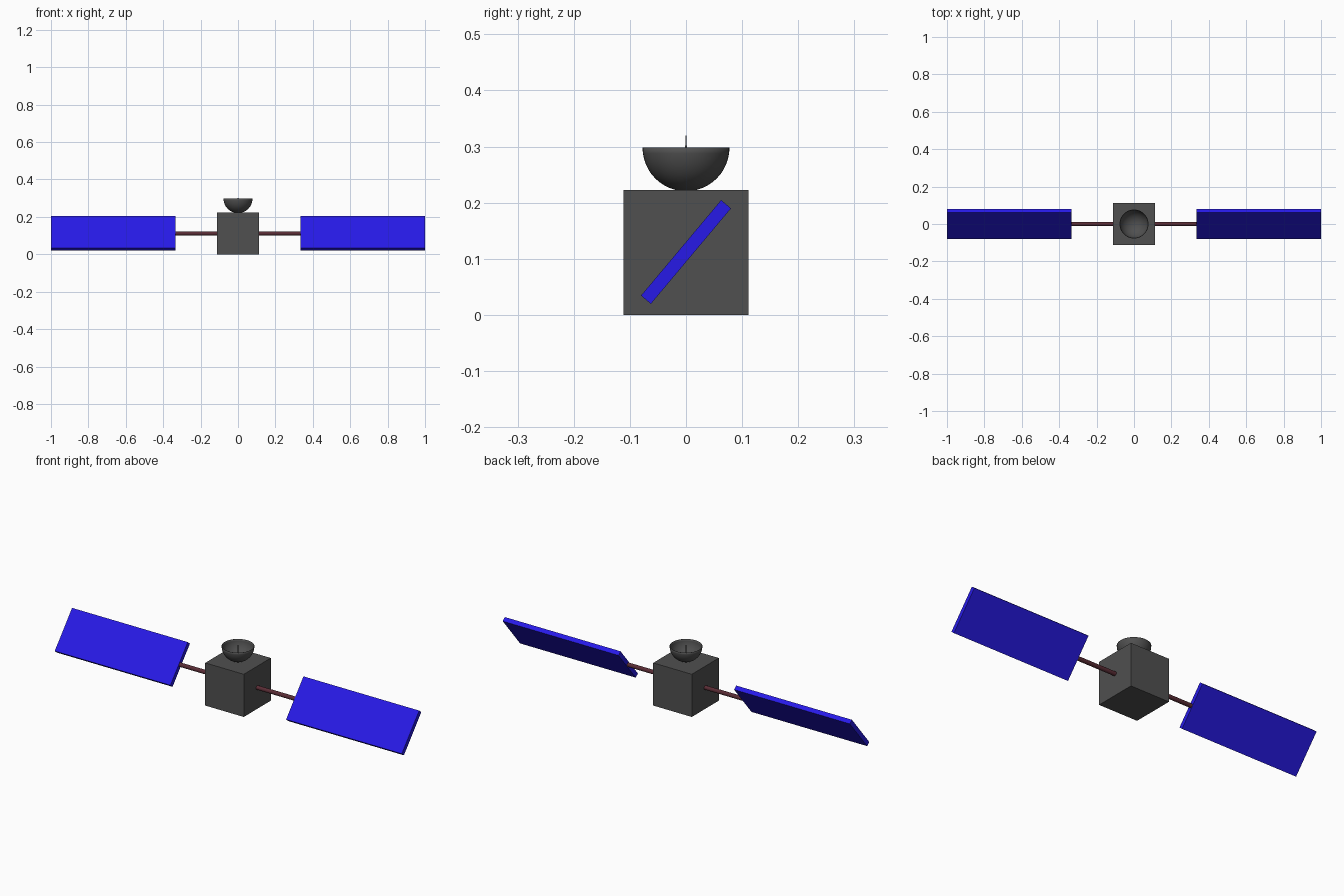
import bpy, bmesh
from math import radians, pi
from mathutils import Matrix

if "Cube" in bpy.data.objects:
    bpy.data.objects.remove(bpy.data.objects["Cube"])

U = 0.1111          # half the body width
MID = U             # height of the panel axis


def material(name, rgb):
    m = bpy.data.materials.new(name)
    m.diffuse_color = (*rgb, 1)
    m.use_nodes = True
    m.node_tree.nodes["Principled BSDF"].inputs["Base Color"].default_value = m.diffuse_color
    return m


BLUE = material("panel_blue", (0.02, 0.01, 0.8))
MAROON = material("rod_maroon", (0.1, 0.025, 0.035))
GREY = material("dark_grey", (0.08, 0.08, 0.08))


def finish(name, mat, smooth=False):
    o = bpy.context.object
    o.name = name
    o.data.materials.append(mat)
    if smooth:
        bpy.ops.object.shade_smooth_by_angle(angle=radians(40))
    return o


def box(name, size, loc, mat, rot=(0, 0, 0)):
    bpy.ops.mesh.primitive_cube_add(size=1, location=loc, rotation=rot)
    bpy.context.object.scale = size
    return finish(name, mat)


def rod(name, r, length, loc, mat, rot=(0, 0, 0)):
    bpy.ops.mesh.primitive_cylinder_add(vertices=32, radius=r, depth=length,
                                        location=loc, rotation=rot)
    return finish(name, mat, True)


# Body
box("body", (2 * U, 2 * U, 2 * U), (0, 0, MID), GREY)

# Support rods and tilted solar panels on both sides
for side, s in (("left", -1), ("right", 1)):
    rod(side + "_rod", 0.0105, 2 * U + 0.02, (s * 2 * U, 0, MID), MAROON, (0, pi / 2, 0))
    box(side + "_solar_panel", (6 * U, 2 * U, 0.023), (s * 6 * U, 0, MID + 0.001),
        BLUE, (radians(50), 0, 0))

# Dish: open lower half of a sphere with a thin wall
R, RIM = 0.0775, 0.298
bm = bmesh.new()
bmesh.ops.create_uvsphere(bm, u_segments=48, v_segments=24, radius=R)
bmesh.ops.delete(bm, geom=[v for v in bm.verts if v.co.z > 1e-4], context='VERTS')
mesh = bpy.data.meshes.new("dish")
bm.to_mesh(mesh)
bm.free()
dish = bpy.data.objects.new("dish", mesh)
bpy.context.collection.objects.link(dish)
dish.location = (0, 0, RIM)
bpy.context.view_layer.objects.active = dish
dish.select_set(True)
wall = dish.modifiers.new("wall", 'SOLIDIFY')
wall.thickness = 0.002
wall.offset = -1
finish("dish", GREY, True)

# Antenna in the dish: thicker base with a fine tip
rod("antenna_base", 0.0018, 0.08, (0, 0, 0.262), GREY)
rod("antenna_tip", 0.0008, 0.022, (0, 0, 0.309), GREY)
